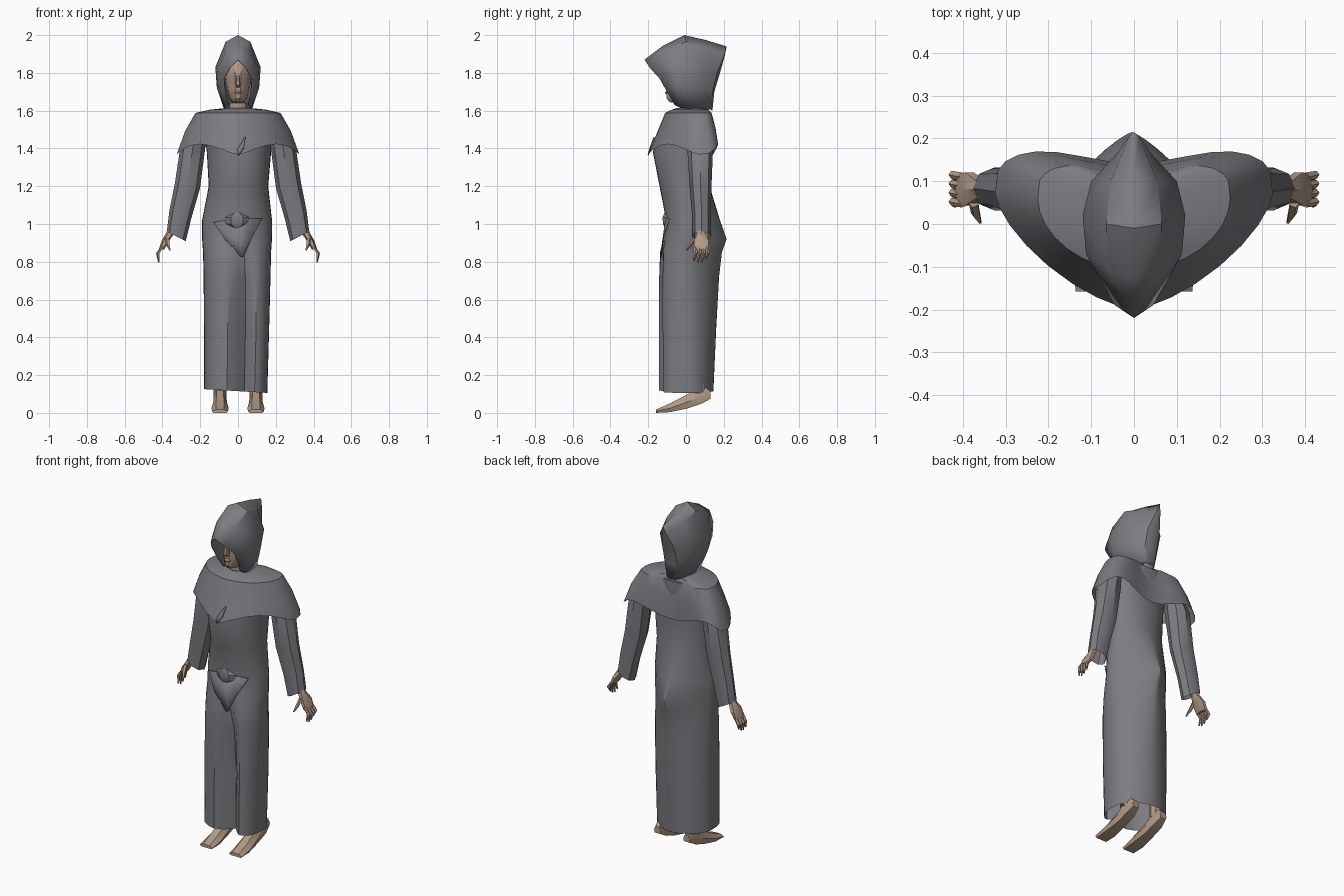
import bpy, bmesh, math
from math import cos, sin, pi, radians, exp


def material(name, rgb):
    m = bpy.data.materials.new(name)
    m.diffuse_color = (*rgb, 1)
    return m


CLOTH = material("grey_cloth", (0.20, 0.20, 0.22))
SKIN = material("skin", (0.44, 0.32, 0.235))


def finish(name, bm, mat, mirror=False, thick=0, angle=30):
    bmesh.ops.remove_doubles(bm, verts=bm.verts, dist=0.0005)
    bmesh.ops.recalc_face_normals(bm, faces=bm.faces)
    me = bpy.data.meshes.new(name)
    bm.to_mesh(me)
    bm.free()
    me.materials.append(mat)
    ob = bpy.data.objects.new(name, me)
    bpy.context.collection.objects.link(ob)
    if mirror:
        ob.modifiers.new("mirror", 'MIRROR').use_clip = True
    if thick:
        ob.modifiers.new("thickness", 'SOLIDIFY').thickness = thick
    bpy.ops.object.select_all(action='DESELECT')
    ob.select_set(True)
    bpy.context.view_layer.objects.active = ob
    bpy.ops.object.shade_smooth_by_angle(angle=radians(angle))
    return ob


def loft(name, rings, mat, closed=True, caps=(False, False), **kw):
    bm = bmesh.new()
    rows = [[bm.verts.new(p) for p in r] for r in rings]
    n = len(rows[0])
    for a, b in zip(rows, rows[1:]):
        for i in range(n if closed else n - 1):
            j = (i + 1) % n
            bm.faces.new((a[i], a[j], b[j], b[i]))
    for row, cap in zip((rows[0], rows[-1]), caps):
        if cap:
            bm.faces.new(row)
    return finish(name, bm, mat, **kw)


def spow(v, p):
    return math.copysign(abs(v) ** p, v)


def oval(z, x0, x1, y0, y1, ym, n=12, p=2.0, back=None):
    """Horizontal superellipse, widest at ym, reaching y0 in front and y1 behind."""
    pts = []
    for i in range(n):
        t = 2 * pi * i / n
        e = 2 / (back if back and sin(t) > 0 else p)
        c, s = spow(cos(t), e), spow(sin(t), e)
        pts.append([(x0 + x1) / 2 + c * (x1 - x0) / 2,
                    ym + s * ((y1 - ym) if s > 0 else (ym - y0)), z])
    return pts


# robe: torso and long skirt, folded inwards at the front, ridged at the back of the hips
rings = []
for z, x0, x1, y0, y1, p, back in [
        (.115, -.18, .155, -.145, .145, 2.7, 1.9), (.45, -.18, .165, -.145, .16, 2.7, 1.8),
        (.72, -.182, .172, -.145, .175, 2.5, 1.6), (.85, -.185, .175, -.14, .19, 2.2, 1.35),
        (.92, -.19, .18, -.12, .215, 2, 1.25), (1.02, -.19, .18, -.105, .18, 2, 1.4),
        (1.2, -.155, .16, -.14, .125, 2.1, 2), (1.38, -.165, .175, -.175, .12, 2.1, 2.1),
        (1.5, -.18, .18, -.145, .13, 2.2, 2.2), (1.585, -.17, .17, -.105, .13, 2.2, 2.2)]:
    r = oval(z, x0, x1, y0, y1, .02, 36, p, back)
    low = max(0, min(1, (.9 - z) / .25))
    for v in r:
        if v[1] < 0:
            v[1] += .075 * low * exp(-((v[0] - .03) / .04) ** 2)
        if z < .2:
            v[2] -= .06 * v[0]
    rings.append(r)
loft("robe", rings, CLOTH, caps=(False, True))

# shoulder cape with a pointed hem
rings = []
for z, rx, y0, y1, ym, p, wave in [
        (1.615, .055, -.045, .09, .03, 2, 0), (1.605, .15, -.075, .135, .05, 2, 0),
        (1.588, .225, -.11, .155, .06, 1.9, 0), (1.50, .28, -.15, .18, .065, 1.6, .008),
        (1.395, .325, -.2, .195, .07, 1.45, .028)]:
    r = oval(z, -rx, rx, y0, y1, ym, 32, p, 2)
    for i, v in enumerate(r):
        t = 2 * pi * i / 32
        v[2] -= wave * cos(4 * t)
        if sin(t) > 0:                           # flat back, dipped at the spine
            v[1] = ym + (y1 - ym) * abs(sin(t)) ** .5 * (1 - .42 * sin(t) ** 6)
    rings.append(r)
loft("shoulder_cape", rings, CLOTH)

# sleeves: wide, slanted cuffs
rings = []
for z, x, rx, y, ry, slant in [
        (1.54, .2, .04, .07, .05, 0), (1.4, .24, .065, .075, .068, .01),
        (1.2, .268, .067, .077, .058, .01), (1.05, .305, .058, .082, .05, .02),
        (.935, .327, .05, .082, .05, .026)]:
    r = oval(z, x - rx, x + rx, y - ry, y + ry, y, 8, 2)
    for v in r:
        v[2] += slant * (v[0] - x) / rx
    rings.append(r)
loft("sleeves", rings, CLOTH, mirror=True, angle=40)

# hands: palm, four fingers and a thumb
rings = [oval(z, x - rx, x + rx, y - ry, y + ry, y, 6)
         for z, x, rx, y, ry in [(1.0, .34, .022, .08, .025), (.95, .36, .022, .08, .025),
                                 (.91, .385, .02, .082, .045), (.865, .405, .014, .08, .042)]]
loft("palms", rings, SKIN, caps=(True, True), mirror=True)


def finger(name, pts):
    rs = [oval(z, x - w, x + w, y - w, y + w, y, 5) for x, y, z, w in pts]
    loft(name, rs, SKIN, caps=(True, True), mirror=True)


for k in range(4):
    y = .048 + .021 * k
    drop = (.01, 0, .005, .02)[k]
    finger(f"finger_{k + 1}", [(.4, y, .88, .010), (.424, y + .004, .845, .010),
                               (.418, y - .006, .795 + drop, .004)])
finger("thumb", [(.375, .05, .925, .012), (.37, .025, .89, .011), (.36, .004, .86, .004)])

# feet: tilted down towards the toes, with ankles up inside the skirt
rings = []
for y, zl, zh, w in [(.13, .075, .115, .022), (.085, .05, .15, .034), (.01, .024, .10, .036),
                     (-.085, .004, .05, .045), (-.158, 0, .018, .042)]:
    rings.append([(.095 + a * w, y, zl + b * (zh - zl)) for a, b in
                  [(-.8, 0), (.8, 0), (1, .45), (.5, 1), (-.5, 1), (-1, .45)]])
loft("feet", rings, SKIN, caps=(True, True), mirror=True)
loft("ankles", [oval(z, .095 - w, .095 + w, .07 - w, .07 + w, .07, 8)
                for z, w in [(.1, .034), (.2, .036)]],
     SKIN, caps=(True, True), mirror=True)

# head and neck
loft("head", [oval(z, -rx, rx, y0, y1, .0, 14) for z, rx, y0, y1 in [
    (1.58, .045, -.03, .06), (1.64, .045, -.035, .06), (1.645, .03, -.09, .06),
    (1.665, .048, -.105, .07), (1.72, .063, -.105, .085), (1.77, .07, -.1, .09),
    (1.80, .071, -.108, .1), (1.85, .06, -.09, .09), (1.88, .04, -.06, .07)]],
     SKIN, caps=(True, True))
loft("nose", [oval(z, -w, w, y, -.08, -.09, 6) for z, w, y in [
    (1.80, .008, -.108), (1.735, .016, -.128), (1.722, .012, -.11)]], SKIN, caps=(True, True))
loft("lips", [oval(z, -w, w, y, -.08, -.09, 8) for z, w, y in [
    (1.705, .014, -.105), (1.697, .024, -.112), (1.686, .018, -.106)]], SKIN, caps=(True, True))

# hood: arches from the front rim to the pointed back
hood = [
    [(0, -.22, 1.87), (.045, -.19, 1.825), (.075, -.14, 1.77), (.07, -.10, 1.70), (.055, -.06, 1.63)],
    [(0, -.12, 1.945), (.06, -.11, 1.915), (.112, -.07, 1.82), (.105, -.05, 1.72), (.07, -.03, 1.615)],
    [(0, -.01, 2.0), (.065, 0, 1.965), (.12, .02, 1.83), (.112, .01, 1.72), (.075, .03, 1.61)],
    [(0, .10, 1.975), (.055, .10, 1.935), (.10, .10, 1.83), (.085, .09, 1.72), (.06, .09, 1.605)],
    [(0, .215, 1.94), (.012, .205, 1.90), (.04, .165, 1.80), (.04, .14, 1.70), (.03, .135, 1.605)],
    [(0, .215, 1.94), (0, .205, 1.89), (0, .18, 1.80), (0, .15, 1.70), (0, .14, 1.60)]]
loft("hood", hood, CLOTH, closed=False, mirror=True, thick=.004)

# waist sash: pointed front flap and knot
loft("sash_flap", [[(-.13, -.09, 1.01), (0, -.108, 1.03), (.13, -.09, 1.03)],
                   [(-.07, -.124, .92), (.01, -.126, .91), (.075, -.122, .93)],
                   [(.01, -.135, .83), (.02, -.137, .825), (.03, -.135, .83)]],
     CLOTH, closed=False, thick=.005)
loft("sash_knot", [oval(z, -w - .01, w, y, -.08, -.1, 6) for z, w, y in [
    (1.06, .02, -.115), (1.035, .06, -.128), (1.0, .055, -.125), (.98, .02, -.115)]],
     CLOTH, caps=(True, True))
# short pointed clasp on the front of the cape
loft("cape_clasp", [[(.035, -.172, 1.46), (.04, -.17, 1.46)], [(-.005, -.196, 1.39), (.03, -.194, 1.40)],
                    [(.0, -.203, 1.365), (.005, -.203, 1.365)]], CLOTH, closed=False, thick=.006)
